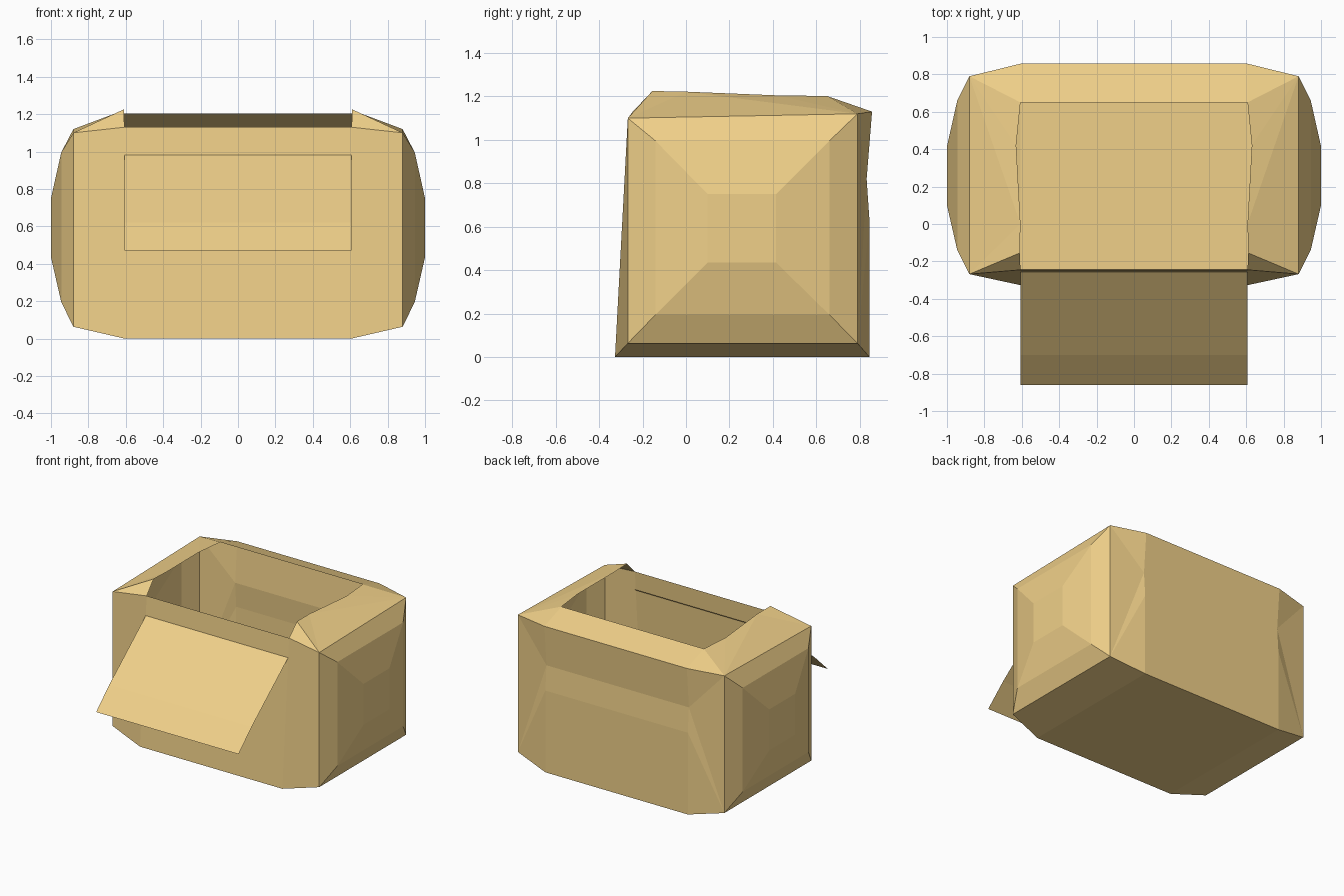
import bpy

if "Cube" in bpy.data.objects:
    bpy.data.objects.remove(bpy.data.objects["Cube"])

HALF = 0.607
mat = bpy.data.materials.new("cardboard")
mat.diffuse_color = (0.87, 0.63, 0.25, 1)
mat.use_nodes = True
mat.node_tree.nodes["Principled BSDF"].inputs["Base Color"].default_value = mat.diffuse_color


def make_object(name, verts, faces):
    mesh = bpy.data.meshes.new(name)
    mesh.from_pydata(verts, [], faces)
    mesh.materials.append(mat)
    obj = bpy.data.objects.new(name, mesh)
    bpy.context.collection.objects.link(obj)
    return obj


def strip(name, profile):
    """Sheet made by sweeping a (y, z) profile across the box width."""
    verts = [(x, y, z) for y, z in profile for x in (-HALF, HALF)]
    faces = [(2 * i, 2 * i + 2, 2 * i + 3, 2 * i + 1) for i in range(len(profile) - 1)]
    return make_object(name, verts, faces)


# Wrap-around body sheet: front wall, floor, creased back wall, back rim
body = [(-0.245, 1.13), (-0.327, 0), (0.845, 0), (0.845, 0.63),
        (0.832, 0.82), (0.857, 1.13), (0.65, 1.202)]
strip("box_body", body)

# Open lid flap hanging out over the front wall
strip("front_flap", [(-0.24, 0.995), (-0.70, 0.62), (-0.86, 0.47)])

# End cap: bulging stepped side panel, corner panels and shoulder
outer = [(0.88, -0.268, 0.063), (0.88, 0.79, 0.063),
         (0.88, 0.79, 1.12), (0.88, -0.268, 1.10)]


def ring(x, y0, y1, z0, z1):
    return [(x, y0, z0), (x, y1, z0), (x, y1, z1), (x, y0, z1)]


rings = [outer, ring(0.945, -0.14, 0.66, 0.195, 0.995), ring(1.0, 0.1, 0.415, 0.435, 0.75)]
polys = [rings[-1]]
for a, b in zip(rings, rings[1:]):
    for i in range(4):
        j = (i + 1) % 4
        polys.append([a[i], a[j], b[j], b[i]])

f_top, f_low, b0, b1, b2, b3, rim_back = [(HALF, y, z) for y, z in body]
rim_front, rim_a, rim_b = (HALF + 0.004, -0.155, 1.225), (HALF, 0.0, 1.222), (0.63, 0.42, 1.205)
o0, o1, o2, o3 = outer
polys += [
    [f_low, o0, o3, f_top],                                  # front corner
    [b0, o1, o0, f_low],                                     # bottom corner
    [o1, b0, b1], [o1, b1, b2], [o1, b2, o2], [b2, b3, o2],  # back corner
    [f_top, o3, rim_front], [o3, rim_a, rim_front], [o3, o2, rim_a],  # shoulder
    [o2, rim_b, rim_a], [o2, rim_back, rim_b], [o2, b3, rim_back],
]
verts = list(dict.fromkeys(p for poly in polys for p in poly))
cap = make_object("end_caps", verts, [[verts.index(p) for p in poly] for poly in polys])
mirror = cap.modifiers.new("mirror", 'MIRROR')
mirror.use_clip = False
mirror.use_mirror_merge = False
